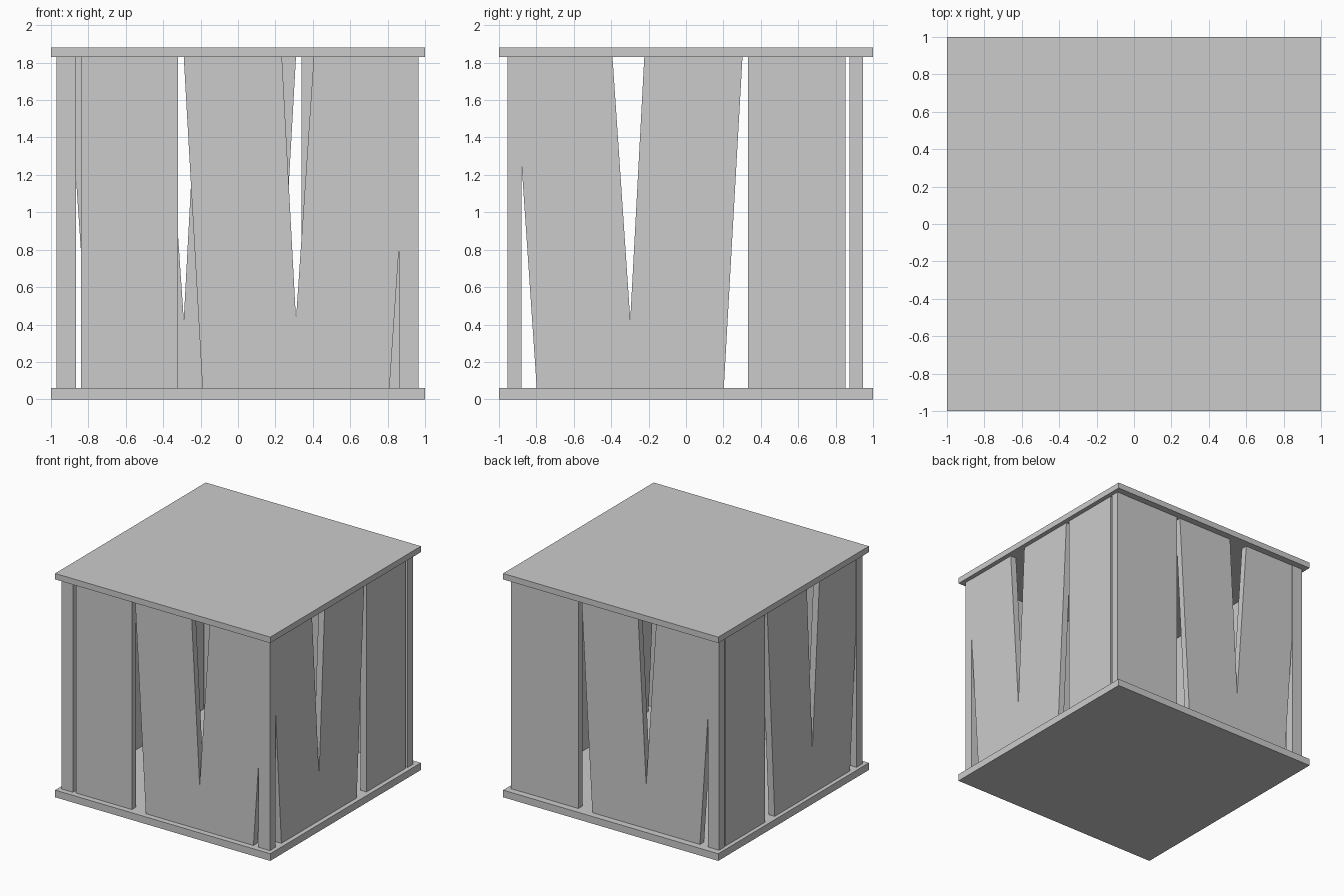
import bpy, bmesh

if "Cube" in bpy.data.objects:
    bpy.data.objects.remove(bpy.data.objects["Cube"])

Z0, Z1 = 0.06, 1.83     # top of floor slab, underside of roof slab
T = 0.055               # plank thickness


def box(name, x0, x1, y0, y1, z0, z1):
    prism(name, [(x0, y0, z0), (x1, y0, z0), (x1, y1, z0), (x0, y1, z0)], (0, 0, z1 - z0))


def prism(name, pts, push):
    """Extrude a flat outline along a vector."""
    bm = bmesh.new()
    face = bm.faces.new([bm.verts.new(p) for p in pts])
    ext = bmesh.ops.extrude_face_region(bm, geom=[face])
    verts = [g for g in ext["geom"] if isinstance(g, bmesh.types.BMVert)]
    bmesh.ops.translate(bm, verts=verts, vec=push)
    bmesh.ops.recalc_face_normals(bm, faces=bm.faces)
    mesh = bpy.data.meshes.new(name)
    bm.to_mesh(mesh)
    bm.free()
    bpy.context.collection.objects.link(bpy.data.objects.new(name, mesh))


# Floor and roof slabs
box("floor_slab", -1, 1, -1, 1, 0, Z0)
box("roof_slab", -1, 1, -1, 1, Z1, 1.88)

# Corner posts
for sx, px in (("left", (-0.97, -0.867)), ("right", (0.86, 0.965))):
    for sy, py in (("front", (-0.955, -0.88)), ("back", (0.873, 0.945))):
        box(f"{sy}_{sx}_post", *px, *py, Z0, Z1)

# Wall outlines as (along, z): one upright plank, two leaning planks meeting in a V
upright = [(-0.84, Z0), (-0.32, Z0), (-0.32, Z1), (-0.84, Z1)]
leaning = [(-0.19, Z0), (0.81, Z0), (0.93, Z1), (0.405, Z1),
           (0.31, 0.425), (0.235, Z1), (-0.29, Z1)]

# Each wall: outline point to 3D, and the inward thickness direction
walls = {
    "front": (lambda u, z: (u, -0.952, z), (0, T, 0)),
    "back": (lambda u, z: (0.02 - u, 0.943, z), (0, -T, 0)),
    "right": (lambda u, z: (0.962, 0.012 - u, z), (-T, 0, 0)),
    "left": (lambda u, z: (-0.966, 0.012 - u, z), (T, 0, 0)),
}
for side, (place, push) in walls.items():
    prism(f"{side}_upright_plank", [place(*p) for p in upright], push)
    prism(f"{side}_leaning_planks", [place(*p) for p in leaning], push)
